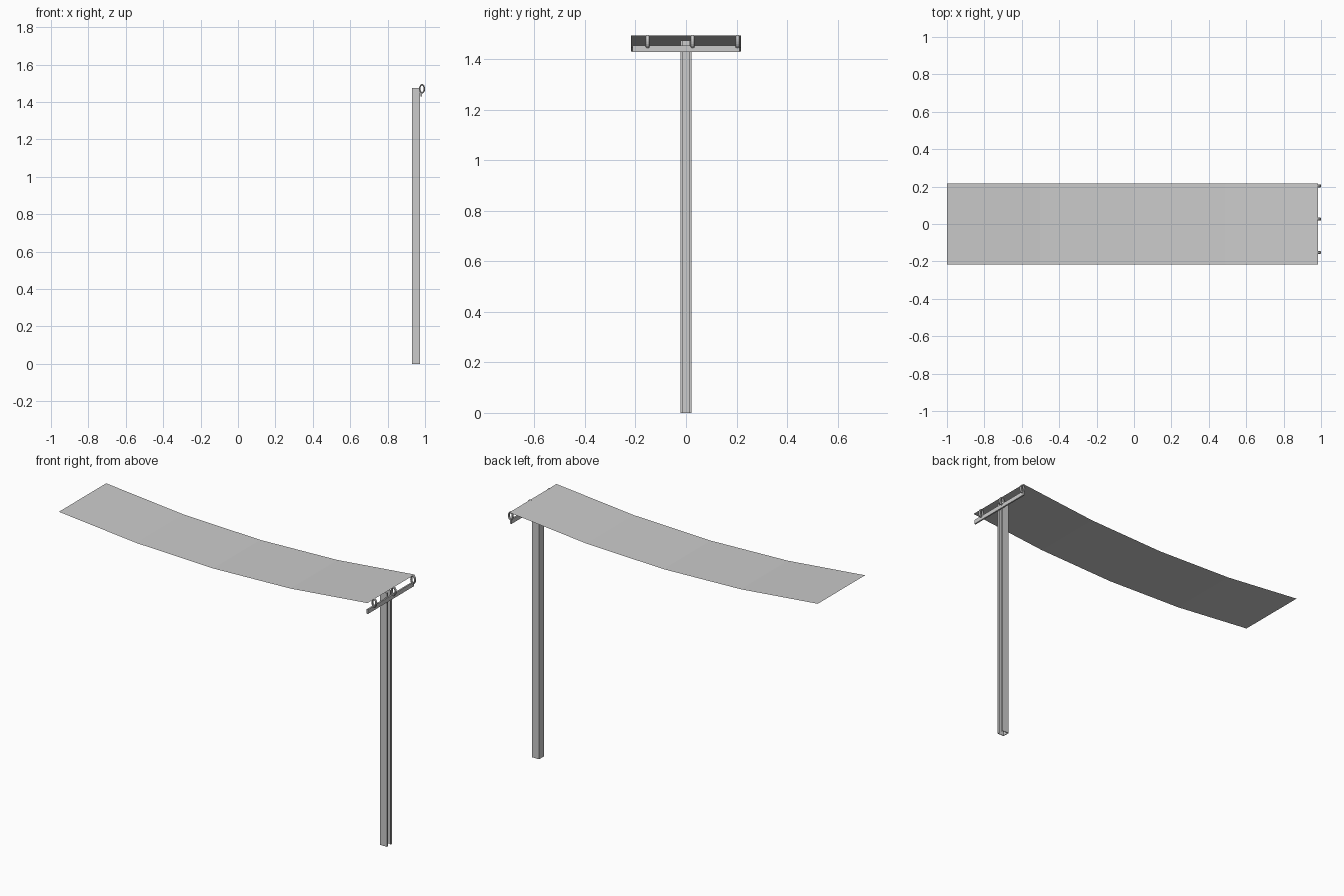
import bpy, bmesh, math
from mathutils import Matrix

if "Cube" in bpy.data.objects:
    bpy.data.objects.remove(bpy.data.objects["Cube"])


def finish(name, bm):
    bmesh.ops.recalc_face_normals(bm, faces=bm.faces)
    me = bpy.data.meshes.new(name)
    bm.to_mesh(me)
    bm.free()
    ob = bpy.data.objects.new(name, me)
    bpy.context.collection.objects.link(ob)
    return ob


# sagging single-layer sheet in four flat segments
X0, X1, HALF_Y = -1.0, 0.985, 0.217
bm = bmesh.new()
rows = []
for i, z in enumerate((1.495, 1.447, 1.431, 1.447, 1.495)):
    x = X0 + (X1 - X0) * i / 4
    rows.append([bm.verts.new((x, y, z)) for y in (-HALF_Y, HALF_Y)])
for a, b in zip(rows, rows[1:]):
    bm.faces.new((a[0], b[0], b[1], a[1]))
sheet = finish("sheet", bm)
if sheet.data.polygons[0].normal.z < 0:
    sheet.data.flip_normals()

# lipped channel post, slot facing +x
xa, xb, h, t, slot = 0.93, 0.974, 0.022, 0.004, 0.011
half = [(xb, slot), (xb, h), (xa, h)]
inner = [(xa + t, h - t), (xb - t, h - t), (xb - t, slot)]
profile = (half + [(x, -y) for x, y in reversed(half)]
           + [(x, -y) for x, y in reversed(inner)] + inner)
bm = bmesh.new()
base = bm.faces.new([bm.verts.new((x, y, 0)) for x, y in profile])
ext = bmesh.ops.extrude_face_region(bm, geom=[base], use_keep_orig=True)
for v in ext["geom"]:
    if isinstance(v, bmesh.types.BMVert):
        v.co.z = 1.475
finish("post", bm)

# thin cross bar on the post's slot side
bm = bmesh.new()
bmesh.ops.create_cube(bm, size=1, matrix=Matrix.Translation((0.979, 0, 1.4415))
                      @ Matrix.Diagonal((0.009, 0.424, 0.025, 1)))
finish("cross_bar", bm)

# oval rings tying the sheet edge to the bar
for n, y in enumerate((-0.152, 0.026, 0.204)):
    bm = bmesh.new()
    loops = []
    for i in range(16):
        a = 2 * math.pi * i / 16
        loop = []
        for j in range(8):
            b = 2 * math.pi * j / 8
            r = 0.004 * math.cos(b)
            loop.append(bm.verts.new((0.984 + (0.012 + r) * math.cos(a),
                                      y + 0.008 * math.sin(b),
                                      1.471 + (0.022 + r) * math.sin(a))))
        loops.append(loop)
    for i in range(16):
        p, q = loops[i], loops[(i + 1) % 16]
        for j in range(8):
            k = (j + 1) % 8
            bm.faces.new((p[j], q[j], q[k], p[k]))
    finish(f"ring_{n + 1}", bm)
